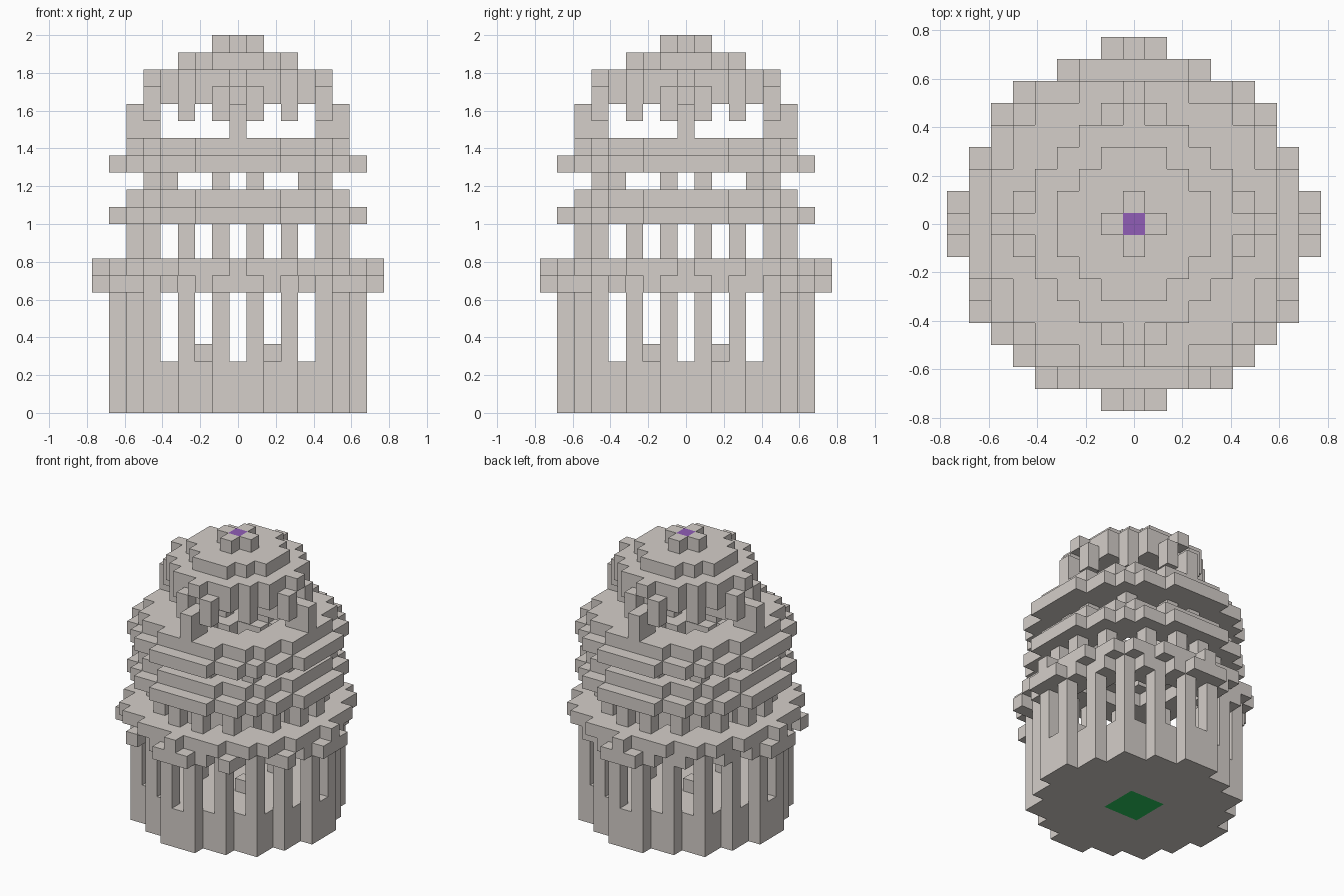
import bpy
import bmesh
from mathutils import Vector

old = bpy.data.objects.get("Cube")
if old:
    bpy.data.objects.remove(old, do_unlink=True)

U = 2 / 22  # edge of one block
SIDES = [Vector(s) for s in ((1, 0, 0), (-1, 0, 0), (0, 1, 0),
                             (0, -1, 0), (0, 0, 1), (0, 0, -1))]


def material(name, colour):
    m = bpy.data.materials.new(name)
    m.use_nodes = True
    m.diffuse_color = (*colour, 1)
    m.node_tree.nodes["Principled BSDF"].inputs["Base Color"].default_value = (*colour, 1)
    return m


stone = material("pale stone", (0.66, 0.62, 0.585))
purple = material("purple", (0.28, 0.11, 0.47))
green = material("green", (0.025, 0.56, 0.11))


def disc(outer, inner=-1):
    """Cells whose squared distance from the axis is in (inner, outer]."""
    r = range(-9, 10)
    return {(i, j) for i in r for j in r if inner < i * i + j * j <= outer}


def around(*cells):
    """Repeat cells in all eight mirrored positions."""
    return {p for a, b in cells for s in (1, -1) for t in (1, -1)
            for p in ((a * s, b * t), (b * t, a * s))}


def part(name, plan, bottom, top, mat=stone):
    """Extrude a plan of cells between two levels, keeping only outer faces."""
    blocks = {(i, j, k) for i, j in plan for k in range(bottom, top)}
    bm = bmesh.new()
    for b in blocks:
        for n in SIDES:
            if tuple(int(c) for c in Vector(b) + n) in blocks:
                continue
            u = Vector((n.y, n.z, n.x))
            v = n.cross(u)
            mid = Vector(b) + Vector((0, 0, 0.5)) + n / 2
            corners = [mid + (u * s + v * t) / 2
                       for s, t in ((-1, -1), (1, -1), (1, 1), (-1, 1))]
            bm.faces.new([bm.verts.new(c * U) for c in corners])
    bmesh.ops.remove_doubles(bm, verts=bm.verts, dist=U / 100)
    mesh = bpy.data.meshes.new(name)
    bm.to_mesh(mesh)
    bm.free()
    obj = bpy.data.objects.new(name, mesh)
    mesh.materials.append(mat)
    bpy.context.collection.objects.link(obj)
    return obj


# Solid round base with a green patch underneath
base = part("base", disc(50), 0, 3)
base.data.materials.append(green)
for f in base.data.polygons:
    c = f.center / U
    if c.z < 0.1 and max(abs(c.x), abs(c.y)) < 1.5:
        f.material_index = 1

# Open lower storey
columns = around((1, 7), (3, 6), (5, 5))
part("lower_columns", columns, 3, 8)
part("floor_blocks", around((2, 2)), 3, 4)
corbels = around((0, 8), (1, 8), (2, 7), (4, 6))
front_corbels = {(i, j) for i, j in around((4, 7)) if j < 0}
part("lower_corbels", disc(50, 26) - columns | corbels | front_corbels, 7, 8)
part("lower_gallery", disc(64, 26), 8, 9)

# Middle storeys
part("middle_columns", around((1, 6), (3, 5)), 9, 11)
part("middle_ledge", disc(53, 20), 11, 12)
part("middle_ring", disc(41, 16), 12, 13)
part("short_posts", around((1, 5), (4, 4)), 13, 14)
part("upper_ledge", disc(53, 13), 14, 15)
part("upper_ring", disc(41, 13), 15, 16)

# Crown
part("crown_posts", around((0, 6), (0, 5)), 16, 18)
hangers = around((1, 5), (3, 3))
part("crown_hangers", hangers, 17, 19)
part("crown_ring", disc(20, 8) - hangers, 18, 19)
part("roof", disc(20) | around((0, 5)), 19, 20)
part("roof_cap", disc(10), 20, 21)
part("finial_arms", around((0, 1)), 21, 22)
part("finial_centre", {(0, 0)}, 21, 22, purple)
